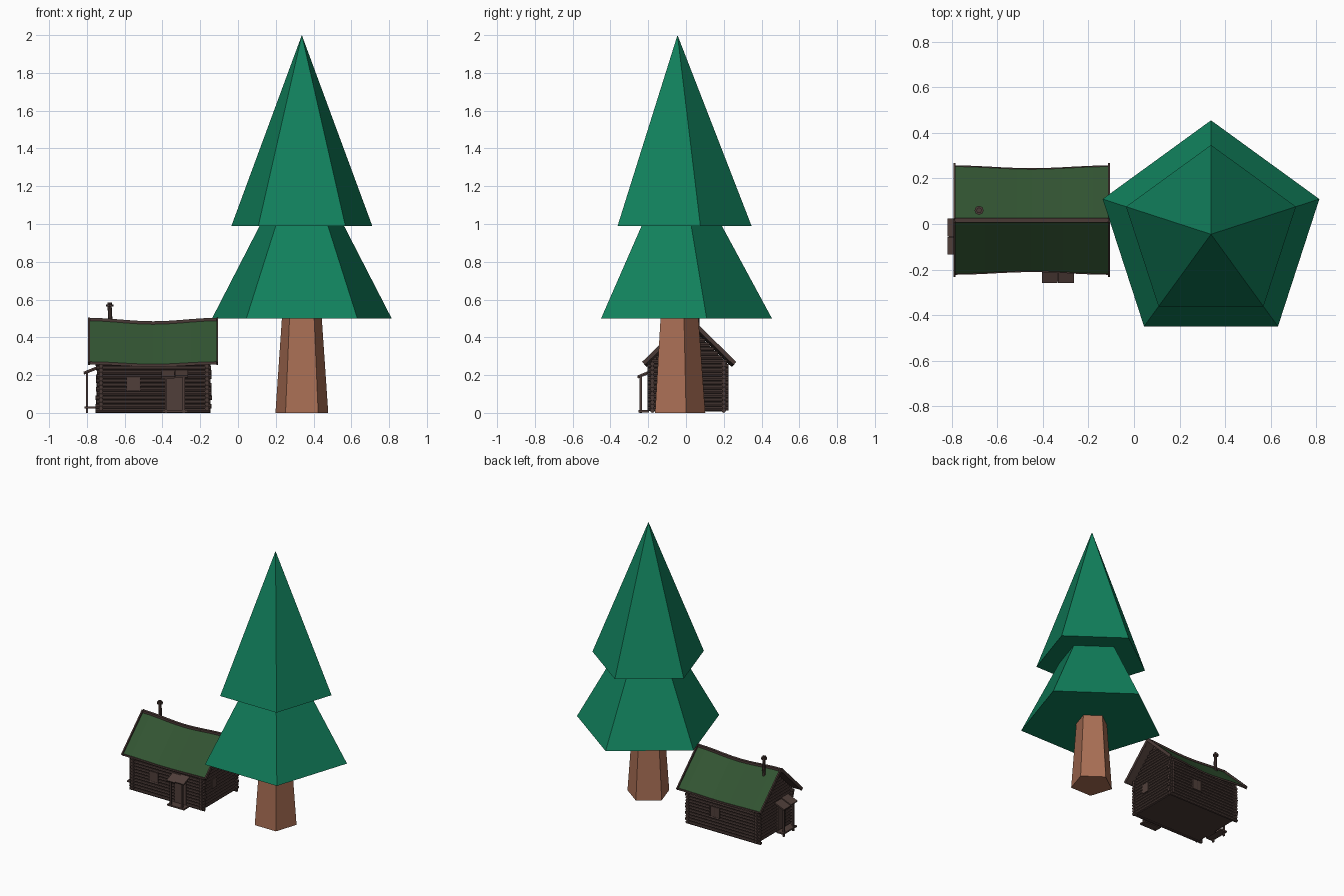
import bpy, bmesh, math, random
from mathutils import Vector, Matrix

if "Cube" in bpy.data.objects:
    bpy.data.objects.remove(bpy.data.objects["Cube"])

random.seed(4)


def material(name, rgb):
    m = bpy.data.materials.new(name)
    lin = [((c / 255 + 0.055) / 1.055) ** 2.4 for c in rgb]
    m.diffuse_color = (*lin, 1)
    m.use_nodes = True
    m.node_tree.nodes["Principled BSDF"].inputs["Base Color"].default_value = m.diffuse_color
    return m


NEEDLE = material("needle green", (17, 128, 92))
BARK = material("bark brown", (168, 110, 84))
MOSS = material("moss green", (50, 84, 50))
LOG = material("log brown", (74, 58, 54))
PLANK = material("plank brown", (80, 63, 58))


def finish(name, bm, *mats):
    bmesh.ops.recalc_face_normals(bm, faces=bm.faces)
    me = bpy.data.meshes.new(name)
    bm.to_mesh(me)
    bm.free()
    for m in mats:
        me.materials.append(m)
    ob = bpy.data.objects.new(name, me)
    bpy.context.collection.objects.link(ob)
    return ob


def lathe(name, profile, sides, centre, mat):
    """Stack of polygon rings (radius, z), closed by a point where radius is 0."""
    bm = bmesh.new()
    rings = []
    for r, z in profile:
        n = sides if r else 1
        rings.append([bm.verts.new((centre[0] + r * math.cos(math.pi / 2 + i * math.tau / sides),
                                    centre[1] + r * math.sin(math.pi / 2 + i * math.tau / sides), z))
                      for i in range(n)])
    for a, b in zip(rings, rings[1:]):
        for i in range(sides):
            j = (i + 1) % sides
            quad = [a[i % len(a)], a[j % len(a)], b[j % len(b)], b[i % len(b)]]
            bm.faces.new(list(dict.fromkeys(quad)))
    return finish(name, bm, mat)


def box(bm, lo, hi):
    size = [b - a for a, b in zip(lo, hi)]
    mid = [(a + b) / 2 for a, b in zip(lo, hi)]
    bmesh.ops.create_cube(bm, size=1, matrix=Matrix.Translation(mid) @ Matrix.Diagonal((*size, 1)))


def log(bm, p0, p1, r, sides=8):
    p0, p1 = Vector(p0), Vector(p1)
    d = p1 - p0
    m = Matrix.Translation((p0 + p1) / 2) @ d.to_track_quat('Z', 'Y').to_matrix().to_4x4()
    bmesh.ops.create_cone(bm, cap_ends=True, segments=sides, radius1=r, radius2=r, depth=d.length, matrix=m)


def beam(bm, p0, p1, w, h):
    """Square-cut board from p0 to p1, w wide sideways, h tall."""
    p0, p1 = Vector(p0), Vector(p1)
    d = p1 - p0
    x = d.normalized()
    y = Vector((0, 0, 1)).cross(x).normalized()
    rot = Matrix((x, y, x.cross(y))).transposed().to_4x4()
    bmesh.ops.create_cube(bm, size=1, matrix=Matrix.Translation((p0 + p1) / 2) @ rot
                          @ Matrix.Diagonal((d.length, w, h, 1)))


# Tree
TREE = (0.338, -0.045)
lathe("tree_trunk", [(0, 0), (0.147, 0), (0.111, 0.5), (0, 0.5)], 5, TREE, BARK)
lathe("tree_foliage", [(0, 0.5), (0.5, 0.5), (0.235, 0.99), (0.392, 0.99), (0, 2.0)], 5, TREE, NEEDLE)

# Cabin core: floor, wall backing and gables behind the logs
X0, X1, Y0, Y1, YM = -0.725, -0.165, -0.178, 0.2, 0.017
bm = bmesh.new()
section = [(Y0, 0.008), (Y1, 0.008), (Y1, 0.28), (YM, 0.465), (Y0, 0.28)]
ends = [[bm.verts.new((x, y, z)) for y, z in section] for x in (X0, X1)]
for e in ends:
    bm.faces.new(e)
for i in range(5):
    j = (i + 1) % 5
    bm.faces.new((ends[0][i], ends[0][j], ends[1][j], ends[1][i]))
finish("cabin_core", bm, LOG)

# Log walls with crossed ends
R, PITCH = 0.0118, 0.0225
walls, gables = bmesh.new(), bmesh.new()
for k in range(12):
    z = 0.012 + k * PITCH
    for y in (Y0, Y1):
        log(walls, (X0 - 0.026 + random.uniform(-.005, .005), y, z),
            (X1 + 0.022 + random.uniform(-.005, .005), y, z), R)
    for x in (X0, X1):
        if k < 11:
            log(walls, (x, Y0 - 0.025, z + PITCH / 2), (x, Y1 + 0.025, z + PITCH / 2), R)
for k in range(8):
    z = 0.012 + (k + 11.5) * PITCH
    half = (0.474 - z - R) / 0.954
    if half > 0.01:
        for x in (X0, X1):
            log(gables, (x, YM - half, z), (x, YM + half, z), R)
finish("log_walls", walls, LOG)
finish("gable_logs", gables, LOG)

# Sagging roof
RX0, RX1, N = -0.788, -0.11, 10


def roof_point(t, side):
    """t runs -1..1 along the ridge, side is -1 front eave, 0 ridge, 1 back eave."""
    sag = math.cos(t * math.pi / 2) ** 2
    x = (RX0 + RX1) / 2 + t * (RX1 - RX0) / 2
    if side == 0:
        return Vector((x, YM, 0.495 - 0.018 * sag))
    return Vector((x, YM + side * (0.236 - 0.012 * sag), 0.27 - 0.013 * sag))


ts = [-1 + 2 * i / N for i in range(N + 1)]
bm = bmesh.new()
rows = []
for t in ts:
    top = [bm.verts.new(roof_point(t, s)) for s in (-1, 0, 1)]
    low = [bm.verts.new(roof_point(t, s) - Vector((0, 0, 0.014))) for s in (1, 0, -1)]
    rows.append(top + low)
for a, b in zip(rows, rows[1:]):
    for i in range(6):
        j = (i + 1) % 6
        bm.faces.new((a[i], a[j], b[j], b[i]))
for r in (rows[0], rows[-1]):
    bm.faces.new((r[0], r[1], r[4], r[5]))
    bm.faces.new((r[1], r[2], r[3], r[4]))
bmesh.ops.recalc_face_normals(bm, faces=bm.faces)
for f in bm.faces:
    f.material_index = 0 if f.normal.z > 0.3 else 1
finish("roof", bm, MOSS, LOG)

# Roof trim: ridge beam, eave poles and gable boards
bm = bmesh.new()
for a, b in zip(ts, ts[1:]):
    beam(bm, roof_point(a, 0), roof_point(b, 0), 0.02, 0.016)
    for s in (-1, 1):
        drop = Vector((0, 0, 0.005))
        beam(bm, roof_point(a, s) - drop, roof_point(b, s) - drop, 0.008, 0.012)
for t in (-1, 1):
    for s in (-1, 1):
        beam(bm, roof_point(t, 0) + Vector((0, 0, 0.003)), roof_point(t, s) - Vector((0, s * -0.006, 0.008)),
             0.01, 0.022)
finish("roof_trim", bm, LOG)

# Stove pipe with cap
bm = bmesh.new()
log(bm, (-0.682, 0.06, 0.42), (-0.676, 0.06, 0.50), 0.011)
log(bm, (-0.676, 0.06, 0.495), (-0.68, 0.06, 0.57), 0.011)
log(bm, (-0.68, 0.06, 0.562), (-0.68, 0.06, 0.574), 0.02)
log(bm, (-0.68, 0.06, 0.574), (-0.68, 0.06, 0.585), 0.012)
finish("stove_pipe", bm, LOG)

# Door and windows
bm = bmesh.new()
box(bm, (-0.383, Y0 - 0.018, 0.01), (-0.287, Y0, 0.19))
finish("door", bm, PLANK)
bm = bmesh.new()
box(bm, (-0.585, Y0 - 0.016, 0.115), (-0.522, Y0, 0.188))
box(bm, (-0.42, Y1, 0.115), (-0.35, Y1 + 0.016, 0.188))
box(bm, (X1, -0.09, 0.13), (X1 + 0.016, -0.03, 0.2))
finish("window_shutters", bm, PLANK)
bm = bmesh.new()
for x in (-0.588, -0.519):
    box(bm, (x - 0.003, Y0 - 0.018, 0.112), (x + 0.003, Y0, 0.191))
for x in (-0.423, -0.385, -0.347):
    box(bm, (x - 0.003, Y1, 0.112), (x + 0.003, Y1 + 0.018, 0.191))
finish("window_frames", bm, LOG)


# Small porches: two-plank sloping canopy, two posts and a step
def porch(name, turn, origin, width):
    bm = bmesh.new()
    h = width / 2
    for s in (-1, 1):
        tilt = 0.003 * s
        beam(bm, (s * h / 2, 0.012, 0.222 + tilt), (s * h / 2, -0.066, 0.19 + tilt), h - 0.002, 0.01)
        box(bm, (s * (h - 0.024) - 0.006, -0.056, 0), (s * (h - 0.024) + 0.006, -0.044, 0.195))
    box(bm, (-h + 0.002, -0.062, 0.003), (h - 0.002, -0.005, 0.014))
    bm.transform(Matrix.Translation(origin) @ Matrix.Rotation(turn, 4, 'Z'))
    finish(name, bm, PLANK)


porch("front_porch", 0, (-0.334, -0.19, 0), 0.142)
porch("side_porch", -math.pi / 2, (-0.75, -0.055, 0.02), 0.16)
bm = bmesh.new()
for y in (-0.111, 0.001):
    box(bm, (-0.806, y - 0.006, 0), (-0.794, y + 0.006, 0.03))
box(bm, (X0 - 0.018, -0.1, 0.01), (X0, -0.01, 0.2))
finish("side_door_and_post_feet", bm, PLANK)
